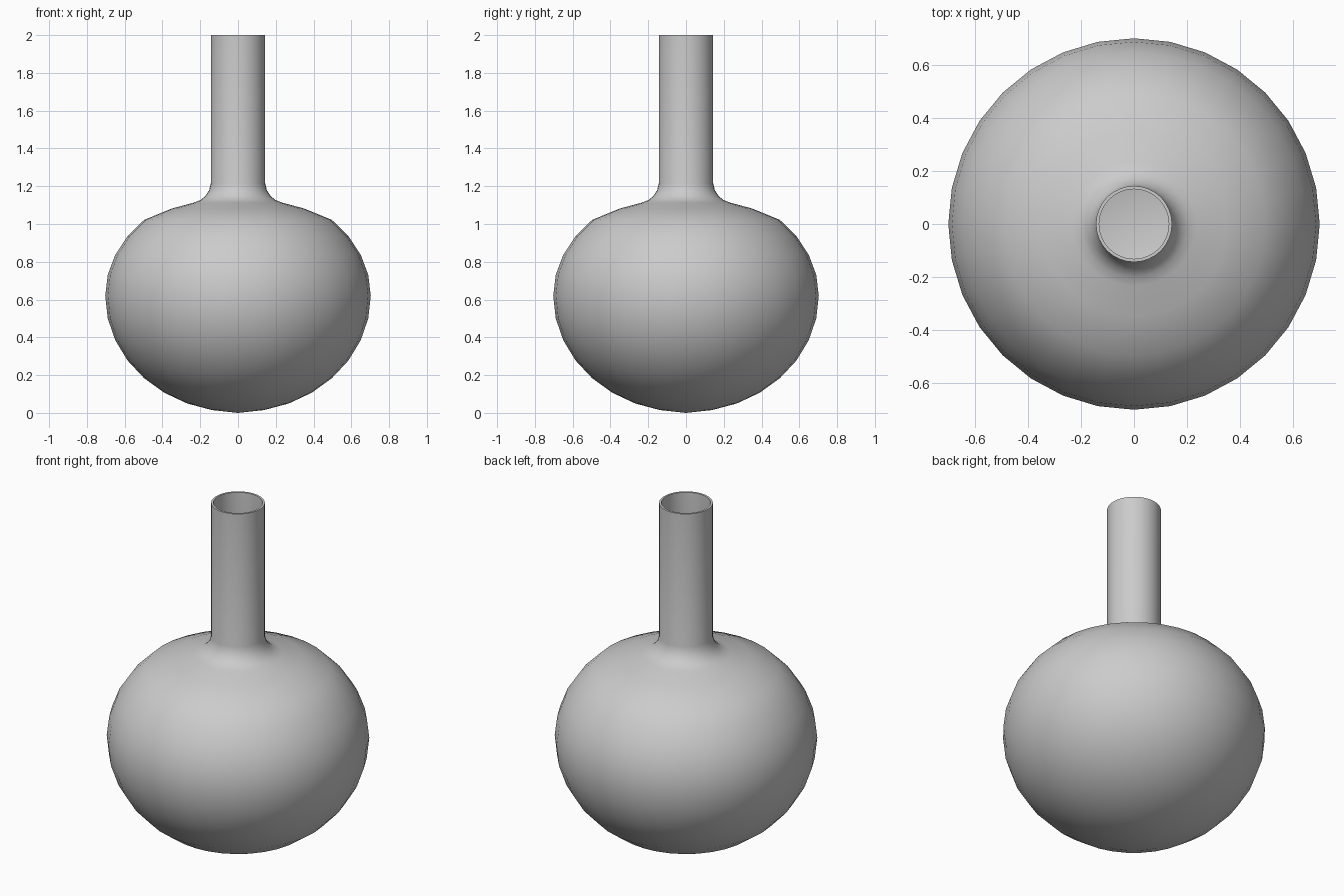
import bpy, bmesh, math

if "Cube" in bpy.data.objects:
    bpy.data.objects.remove(bpy.data.objects["Cube"])

SEGMENTS = 32
WALL = 0.012


def outline():
    """Radius/height profile from the base pole up to the lip."""
    pts = []
    # Round belly: the upper half is slightly flatter than the lower
    for k in range(-8, 5):
        a = math.radians(11.25 * k)
        h = 0.617 if k < 0 else 0.568
        pts.append((0.703 * math.cos(a), 0.62 + h * math.sin(a)))
    pts[0] = (0.0, 0.0)
    pts.insert(1, (0.138, 0.015)) if pts[1][0] > 0.2 else None
    # Shoulder, flared neck root, straight neck
    pts += [(0.35, 1.082), (0.235, 1.113), (0.20, 1.126), (0.174, 1.147),
            (0.153, 1.178), (0.144, 1.215), (0.144, 2.0)]
    return pts


# Vase: profile spun around z
bm = bmesh.new()
verts = [bm.verts.new((r, 0, z)) for r, z in outline()]
edges = [bm.edges.new(pair) for pair in zip(verts, verts[1:])]
bmesh.ops.spin(bm, geom=verts + edges, cent=(0, 0, 0), axis=(0, 0, 1),
               angle=math.tau, steps=SEGMENTS, use_duplicate=False)
bmesh.ops.remove_doubles(bm, verts=bm.verts[:], dist=1e-4)
bmesh.ops.recalc_face_normals(bm, faces=bm.faces[:])

# Make sure the shell faces outwards
bm.faces.ensure_lookup_table()
low = min(bm.faces, key=lambda f: f.calc_center_median().z)
if low.normal.z > 0:
    bmesh.ops.reverse_faces(bm, faces=bm.faces[:])

mesh = bpy.data.meshes.new("vase")
bm.to_mesh(mesh)
bm.free()
vase = bpy.data.objects.new("vase", mesh)
bpy.context.collection.objects.link(vase)

# Thin hollow wall with an open lip
shell = vase.modifiers.new("wall", 'SOLIDIFY')
shell.thickness = WALL
shell.offset = -1

bpy.context.view_layer.objects.active = vase
vase.select_set(True)
bpy.ops.object.modifier_apply(modifier=shell.name)
bpy.ops.object.shade_smooth_by_angle(angle=math.radians(40))
